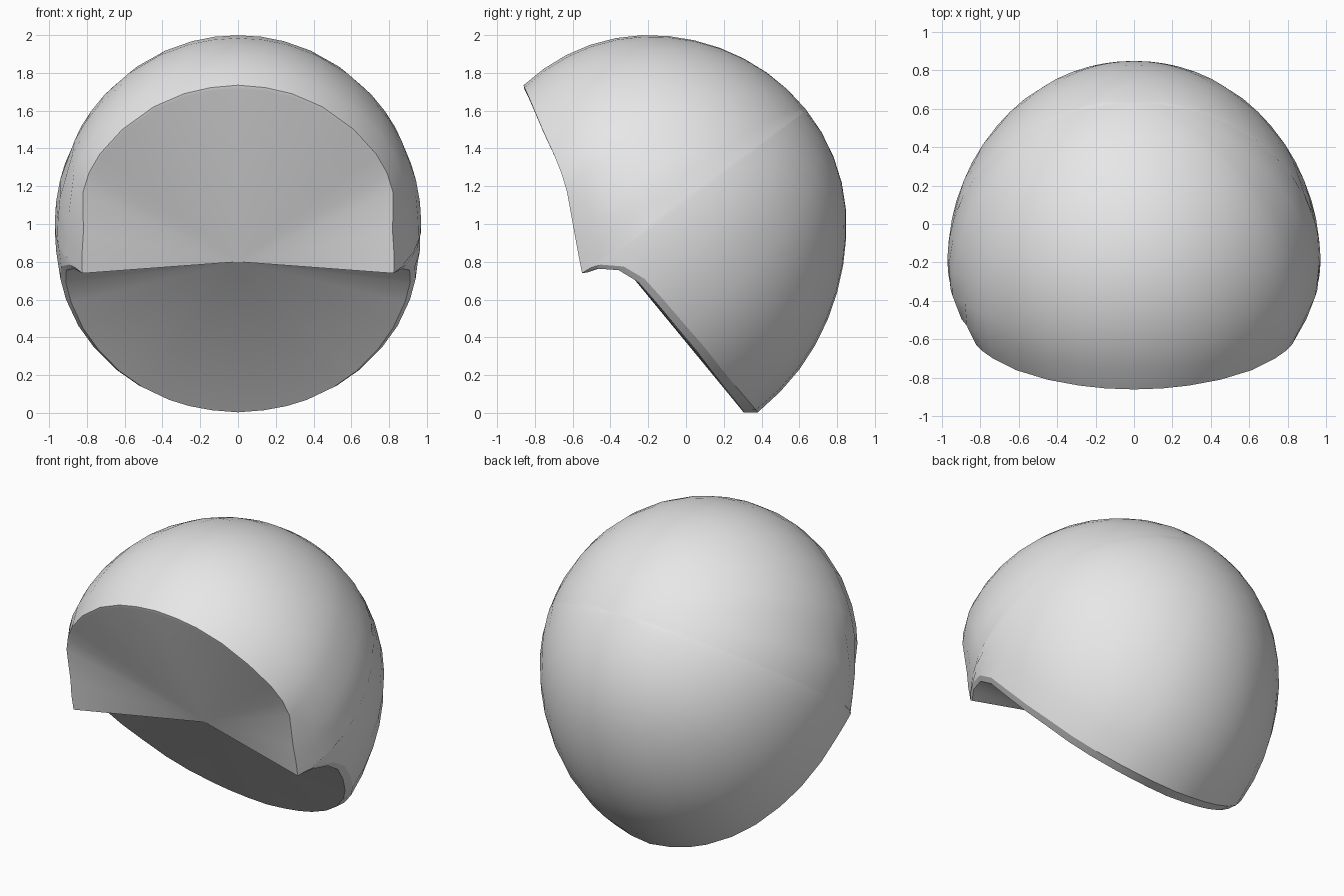
import bpy, bmesh, math
from mathutils import Vector

if "Cube" in bpy.data.objects:
    bpy.data.objects.remove(bpy.data.objects["Cube"])

CENTRE = Vector((0, -0.2, 1.0))
APEX = Vector((0, -0.35, 0.8))          # meeting point of the two inner hollows
RINGS = 12


def radii(d):
    """Radii of the shell along a direction: fuller at the back and below."""
    rz = 1.0 if d.z > 0 else 1.19
    if d.y > 0:
        return 0.97, 1.05, rz
    t = max(0.0, d.z / max(1e-6, math.hypot(d.y, d.z)))
    return 0.97, 0.73 + 0.24 * min(1.0, t / 0.74), rz


def project(d):
    a, b, c = radii(d)
    return CENTRE + d / math.sqrt((d.x / a) ** 2 + (d.y / b) ** 2 + (d.z / c) ** 2)


def on_shell(y, z):
    """Right-hand shell point at a given depth and height."""
    d = Vector((0, y, z)) - CENTRE
    a, b, c = radii(d)
    d.x = a * math.sqrt(max(0.0, 1 - (d.y / b) ** 2 - (d.z / c) ** 2))
    return d + CENTRE


# Rim of the opening seen from the side: face edge, then neck edge
face_edge = [(-0.86, 1.735), (-0.855, 1.722), (-0.84, 1.69), (-0.81, 1.62),
             (-0.76, 1.50), (-0.70, 1.37), (-0.66, 1.27), (-0.63, 1.17),
             (-0.59, 0.95), (-0.57, 0.84), (-0.55, 0.74)]
neck_edge = [(-0.505, 0.768), (-0.45, 0.785), (-0.33, 0.775), (-0.22, 0.71),
             (-0.12, 0.60), (0.0, 0.46), (0.10, 0.345), (0.19, 0.23),
             (0.26, 0.145), (0.32, 0.075), (0.35, 0.04), (0.37, 0.016),
             (0.38, 0.003)]
outer = [on_shell(y, z) for y, z in face_edge + neck_edge]
outer[0].x = outer[-1].x = 0

# Inner lip
inner = []
corner = len(face_edge) - 1
for i, p in enumerate(outer):
    if i <= corner:
        k = 1 - i / corner
        inner.append(Vector((p.x * 0.985, p.y + 0.004, p.z - 0.02 * k)))
    else:
        u = (i - corner) / len(neck_edge)
        inner.append(Vector((p.x * 0.97, p.y - 0.075 * u ** 0.7,
                             max(0.0, p.z - 0.025 * (1 - u)))))


def full_loop(half):
    left = [Vector((-p.x, p.y, p.z)) for p in reversed(half[1:-1])]
    return half + left


outer, inner = full_loop(outer), full_loop(inner)
n = len(outer)

bm = bmesh.new()
pole = Vector((0, math.cos(math.radians(36)), math.sin(math.radians(36))))

# Shell rings sweep from the rim to the back of the crown
rings = [[bm.verts.new(p) for p in inner], [bm.verts.new(p) for p in outer]]
for k in range(1, RINGS):
    rings.append([bm.verts.new(project((p - CENTRE).normalized().slerp(pole, k / RINGS)))
                  for p in outer])
back = bm.verts.new(project(pole))
apex = bm.verts.new(APEX)
for r0, r1 in zip(rings, rings[1:]):
    for i in range(n):
        j = (i + 1) % n
        bm.faces.new((r0[i], r0[j], r1[j], r1[i]))

# Crown closing fan and the hollow inside the opening
for i in range(n):
    j = (i + 1) % n
    bm.faces.new((rings[-1][i], rings[-1][j], back))
    bm.faces.new((rings[0][j], rings[0][i], apex))
bmesh.ops.recalc_face_normals(bm, faces=bm.faces)

mesh = bpy.data.meshes.new("helmet_shell")
bm.to_mesh(mesh)
bm.free()
helmet = bpy.data.objects.new("helmet_shell", mesh)
bpy.context.collection.objects.link(helmet)

grey = bpy.data.materials.new("light_grey")
grey.diffuse_color = (0.8, 0.8, 0.8, 1)
grey.use_nodes = True
grey.node_tree.nodes["Principled BSDF"].inputs["Base Color"].default_value = grey.diffuse_color
mesh.materials.append(grey)

bpy.context.view_layer.objects.active = helmet
helmet.select_set(True)
bpy.ops.object.shade_smooth_by_angle(angle=math.radians(30))
